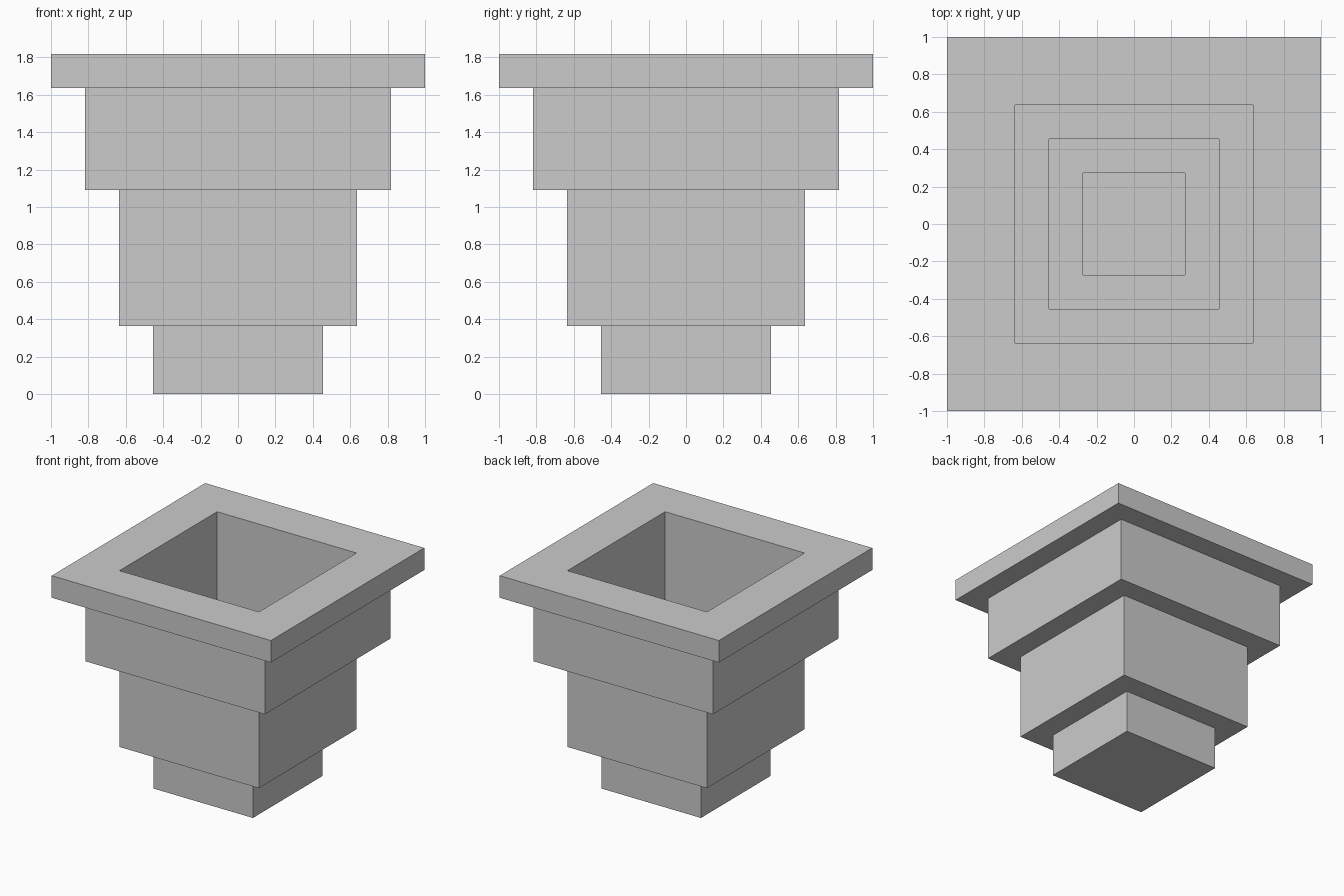
import bpy, bmesh

if "Cube" in bpy.data.objects:
    bpy.data.objects.remove(bpy.data.objects["Cube"])

U = 2 / 11  # one wall thickness; the whole model sits on this grid

# Wall profile (half width, height) in grid units: up the outside, down the inside
profile = [
    (2.5, 0), (2.5, 2),      # foot
    (3.5, 2), (3.5, 6),      # lower body
    (4.5, 6), (4.5, 9),      # upper body
    (5.5, 9), (5.5, 10),     # rim
    (3.5, 10), (3.5, 6),     # opening
    (2.5, 6), (2.5, 2),      # inner steps
    (1.5, 2), (1.5, 1),      # well
]
corners = [(-1, -1), (1, -1), (1, 1), (-1, 1)]

bm = bmesh.new()
rings = [[bm.verts.new((sx * r * U, sy * r * U, z * U)) for sx, sy in corners]
         for r, z in profile]

# Walls and ledges between neighbouring square rings
for a, b in zip(rings, rings[1:]):
    for i in range(4):
        j = (i + 1) % 4
        bm.faces.new((a[i], a[j], b[j], b[i]))

# Underside and inner floor
bm.faces.new(rings[0][::-1])
bm.faces.new(rings[-1])

mesh = bpy.data.meshes.new("stepped_pot")
bm.to_mesh(mesh)
bm.free()
pot = bpy.data.objects.new("stepped_pot", mesh)
bpy.context.collection.objects.link(pot)
